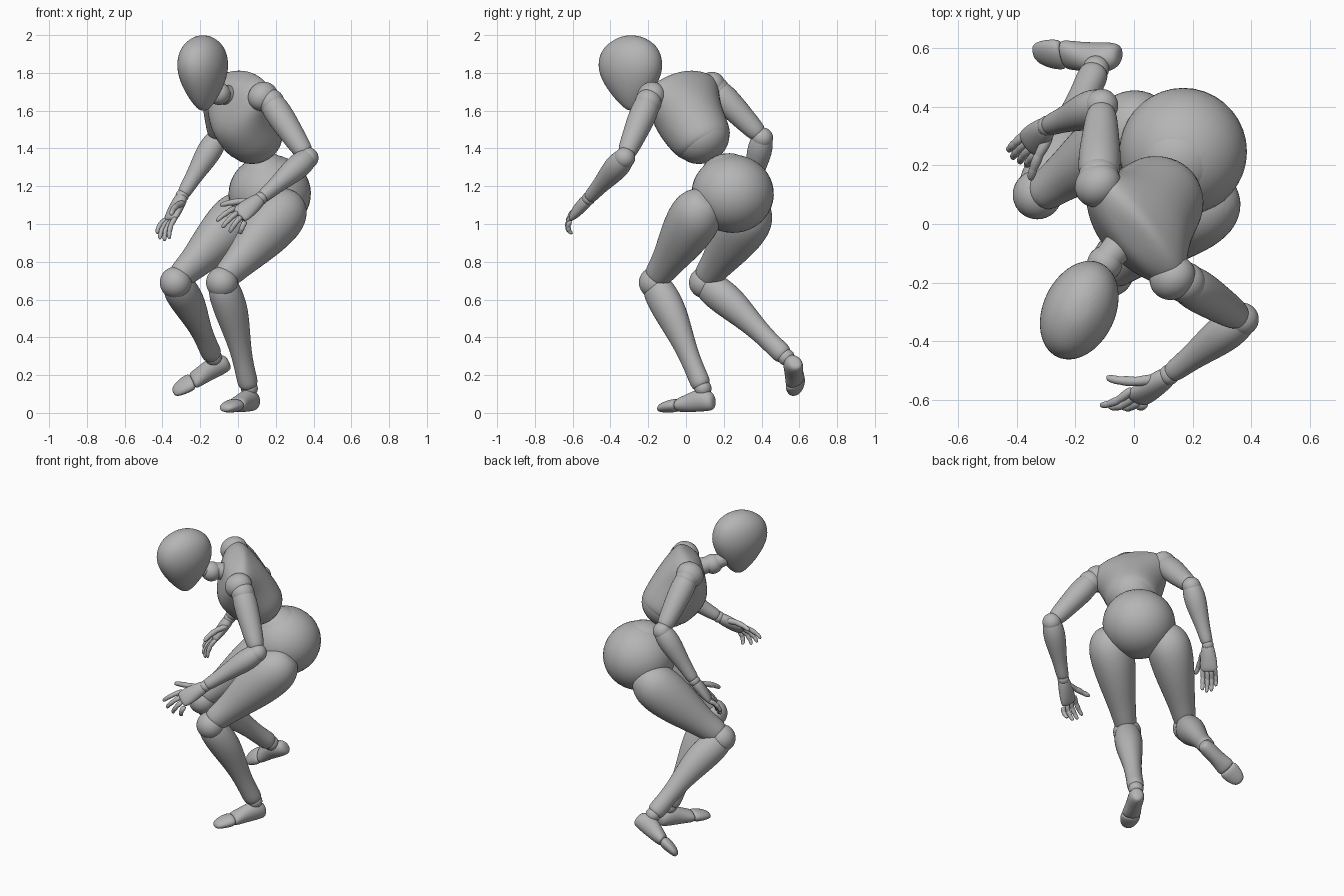
import bpy, bmesh, math
from mathutils import Vector, Matrix

cube = bpy.data.objects.get("Cube")
if cube:
    bpy.data.objects.remove(cube)

grey = bpy.data.materials.new("mannequin_grey")
grey.use_nodes = True
grey.diffuse_color = (0.46, 0.46, 0.46, 1)
grey.node_tree.nodes["Principled BSDF"].inputs["Base Color"].default_value = grey.diffuse_color


def finish(name, bm, levels):
    """Turn a bmesh into a smooth grey object."""
    bmesh.ops.recalc_face_normals(bm, faces=bm.faces)
    for f in bm.faces:
        f.smooth = True
    mesh = bpy.data.meshes.new(name)
    bm.to_mesh(mesh)
    bm.free()
    mesh.materials.append(grey)
    obj = bpy.data.objects.new(name, mesh)
    bpy.context.collection.objects.link(obj)
    if levels:
        mod = obj.modifiers.new("smooth", "SUBSURF")
        mod.levels = mod.render_levels = levels
    return obj


def loft(name, start, end, front, rings, segs=12, levels=2):
    """Elliptical rings (fraction, half width, half depth, forward offset) along an axis."""
    start, end = Vector(start), Vector(end)
    axis = end - start
    side = axis.cross(Vector(front)).normalized()
    fwd = side.cross(axis).normalized()
    grow = 3 / (2 + math.cos(math.tau / segs))
    bm = bmesh.new()
    loops = []
    for ring in rings:
        t, w = ring[:2]
        d = ring[2] if len(ring) > 2 else w
        off = ring[3] if len(ring) > 3 else 0
        c = start + axis * t + fwd * off
        loops.append([bm.verts.new(c + side * w * grow * math.cos(a) + fwd * d * grow * math.sin(a))
                      for a in (math.tau * i / segs for i in range(segs))])
    for a, b in zip(loops, loops[1:]):
        for i in range(segs):
            j = (i + 1) % segs
            bm.faces.new((a[i], a[j], b[j], b[i]))
    bm.faces.new(loops[0])
    bm.faces.new(loops[-1])
    return finish(name, bm, levels)


def ball(name, centre, radii, axes=None):
    """Ellipsoid, optionally aligned to three axes."""
    bm = bmesh.new()
    bmesh.ops.create_uvsphere(bm, u_segments=36, v_segments=20, radius=1)
    rot = Matrix(axes).transposed().to_4x4() if axes else Matrix()
    if isinstance(radii, float):
        radii = (radii,) * 3
    m = Matrix.Translation(centre) @ rot @ Matrix.Diagonal((*radii, 1))
    bmesh.ops.transform(bm, matrix=m, verts=bm.verts)
    return finish(name, bm, 0)


# Shared limb profiles
THIGH = [(-.2, .05), (-.13, .1), (0, .135, .14), (.2, .133, .145), (.45, .11, .123),
         (.7, .082, .09), (.86, .07, .08, .006), (.95, .064, .07, .01), (1, .03)]
SHIN = [(-.06, .03, .04), (0, .068, .08), (.12, .085, .094, -.005), (.3, .082, .092, -.015),
        (.5, .064, .072, -.014), (.7, .05, .055, -.006), (.88, .05, .055), (.97, .052, .056), (1, .03)]
UPPER_ARM = [(-.1, .03), (-.03, .062), (.12, .073), (.35, .071), (.6, .062), (.85, .054), (.97, .04)]
FOREARM = [(-.1, .03), (-.02, .055), (.18, .068), (.4, .06), (.7, .042), (.92, .038), (1, .03)]
FOOT = [(-.068, .022, .03, -.075), (-.05, .042, .05, -.068), (0, .05, .062, -.06),
        (.06, .046, .055, -.07), (.12, .055, .042, -.084), (.148, .056, .036, -.088), (.153, .04, .02, -.09)]
TOES = [(.148, .04, .022, -.088), (.156, .06, .036, -.09), (.2, .058, .034, -.094),
        (.245, .046, .026, -.102), (.27, .025, .014, -.108)]
PALM = [(-.05, .022, .02), (.05, .037, .032), (.3, .044, .034), (.6, .051, .031), (.9, .053, .025), (1.05, .046, .015)]
FINGER = [(-.08, .6), (0, 1), (.3, .95), (.38, .75), (.46, .95), (.66, .85), (.72, .68), (.78, .82), (.95, .65), (1, .3)]


def leg(side, hip, knee, ankle, toe_dir, up):
    hip, knee, ankle = map(Vector, (hip, knee, ankle))
    front = (knee - hip).normalized() - (ankle - knee).normalized()
    loft(side + "_thigh", hip, knee, front, THIGH)
    ball(side + "_knee", knee, .084)
    loft(side + "_shin", knee, ankle, front, SHIN)
    ball(side + "_ankle", ankle, .045)
    toe_dir = Vector(toe_dir).normalized()
    loft(side + "_foot", ankle, ankle + toe_dir, up, FOOT)
    loft(side + "_toes", ankle, ankle + toe_dir, up, TOES)


def finger(name, base, tip, bulge, r):
    """Jointed finger arched towards the back of the hand."""
    rings = [(t, s * r, s * r, 4 * t * (1 - t) * .012) for t, s in FINGER]
    loft(name, base, tip, bulge, rings, 8, 1)


def arm(side, shoulder, elbow, wrist, knuckles, tips, thumb, back_sign):
    shoulder, elbow, wrist = map(Vector, (shoulder, elbow, wrist))
    front = (elbow - shoulder).normalized() - (wrist - elbow).normalized()
    ball(side + "_shoulder", shoulder, .07)
    loft(side + "_upper_arm", shoulder, elbow, front, UPPER_ARM)
    ball(side + "_elbow", elbow, .056)
    loft(side + "_forearm", elbow, wrist, front, FOREARM)
    ball(side + "_wrist", wrist, .035)
    knuckles = [Vector(k) for k in knuckles]
    centre = sum(knuckles, Vector()) / len(knuckles)
    back = (centre - wrist).cross(knuckles[-1] - knuckles[0]) * back_sign
    loft(side + "_palm", wrist, centre, back, PALM)
    for label, k, t in zip(("index", "middle", "ring", "little"), knuckles, tips):
        finger(side + "_" + label + "_finger", k, t, back, .0155)
    finger(side + "_thumb", *thumb, back, .019)


# Legs: left one planted, right one trailing with the heel raised
leg("left", (.245, .07, 1.07), (-.085, -.165, .69), (.06, .09, .13), (-.48, -.87, 0), (0, 0, 1))
leg("right", (.015, .335, 1.05), (-.33, .1, .69), (-.13, .53, .295), (-.9, -.04, -.4), (0, -.55, .8))

# Arms: left one reaching forward, right one swung back
arm("left", (.175, -.2, 1.645), (.37, -.325, 1.35), (.12, -.515, 1.135),
    [(-.015, -.572, 1.085), (-.005, -.595, 1.06), (.012, -.61, 1.035), (.035, -.618, 1.01)],
    [(-.115, -.62, 1.015), (-.085, -.625, .98), (-.045, -.62, .955), (.01, -.605, .947)],
    [(.07, -.53, 1.12), (-.095, -.525, 1.1)], 1)
arm("right", (-.12, .16, 1.71), (-.11, .405, 1.455), (-.295, .335, 1.15),
    [(-.335, .24, 1.03), (-.355, .26, 1.015), (-.37, .28, 1.015), (-.38, .3, 1.025)],
    [(-.365, .2, .92), (-.39, .21, .91), (-.415, .225, .92), (-.43, .25, .95)],
    [(-.295, .29, 1.11), (-.355, .15, 1.05)], -1)

# Pelvis with the waist ball set into it
lat = Vector((.64, -.76, .06)).normalized()
fwd = lat.cross(Vector((0, 0, 1))).normalized()
hips = (lat, fwd, lat.cross(fwd))
ball("pelvis", (.168, .247, 1.16), (.218, .218, .207), hips)
ball("waist", (.155, .225, 1.207), (.165, .17, .168), hips)

# Torso: belly, ribcage flaring into the shoulder line, shoulder caps
lat = Vector((.29, -.36, -.06)).normalized()
low, up = Vector((.1, .1, 1.42)), Vector((-.33, -.41, .85)).normalized()
fwd = lat.cross(up).normalized()
chest = (lat, fwd, lat.cross(fwd))
ball("belly", low + up * .04, (.148, .152, .13), chest)
loft("ribcage", low, low + up, fwd,
     [(-.03, .1, .1), (-.012, .15, .15), (.07, .168, .17, .012), (.17, .186, .178, .022), (.25, .213, .158, .008),
      (.31, .238, .125, -.012), (.355, .225, .098, -.028), (.39, .15, .075, -.04), (.405, .06, .04, -.045)])
for side, sign in (("left", 1), ("right", -1)):
    ball(side + "_shoulder_cap", low + up * .322 + lat * .205 * sign - fwd * .015, (.074, .083, .076), chest)

# Neck and head
loft("neck", (-.02, -.04, 1.67), (-.17, -.21, 1.72), (0, 0, 1), [(-.1, .06), (.2, .055), (.5, .046), (1, .045)])
ball("neck_ball", (-.1, -.135, 1.69), .06)
loft("head", (-.185, -.29, 1.6), (-.185, -.29, 2), (-.42, -.9, 0),
     [(.0, .018, .018, -.004), (.05, .04, .05, -.003), (.2, .08, .106), (.4, .113, .16, .004), (.6, .128, .184, .005),
      (.8, .114, .163, .004), (.92, .08, .112), (1, .03, .042)], 16)
